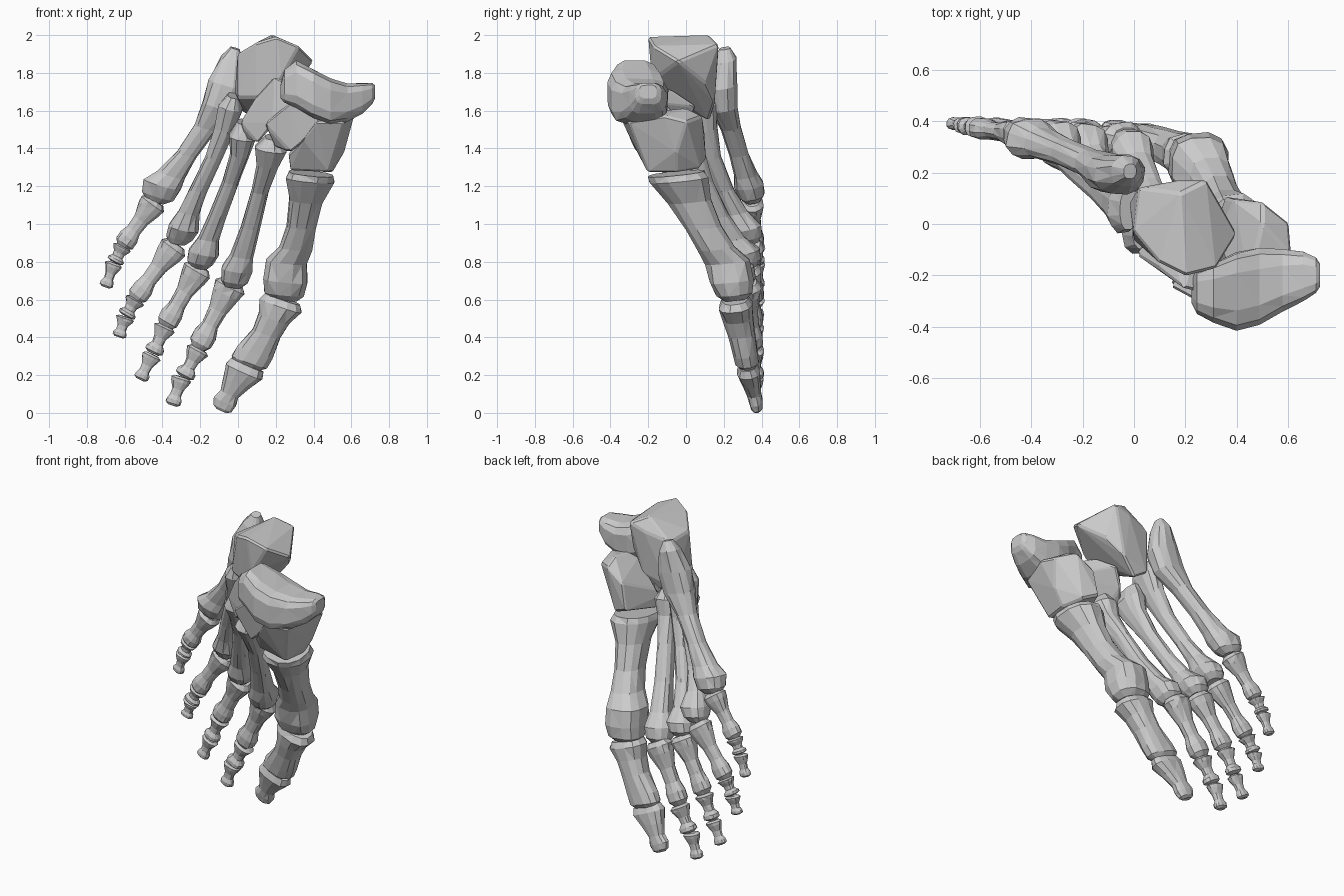
import bpy, bmesh, math, random
from mathutils import Vector as V

random.seed(4)
SIDES = 12


def finish(bm, name):
    bmesh.ops.recalc_face_normals(bm, faces=bm.faces)
    me = bpy.data.meshes.new(name)
    bm.to_mesh(me)
    bm.free()
    ob = bpy.data.objects.new(name, me)
    bpy.context.collection.objects.link(ob)
    return ob


# Loft of rounded rings: each station is x, y, z, half width, half depth
def loft(name, stations, axis=None, power=2.4, jitter=0.05):
    first, last = V(stations[0][:3]), V(stations[-1][:3])
    d = (V(axis) if axis else last - first).normalized()
    u = V((0, 1, 0)).cross(d).normalized()
    v = d.cross(u)
    bm = bmesh.new()
    rings = []
    for x, y, z, ru, rv in stations:
        ring = []
        for i in range(SIDES):
            a = 2 * math.pi * (i + .5) / SIDES
            c, s = math.cos(a), math.sin(a)
            c = math.copysign(abs(c) ** (2 / power), c)
            s = math.copysign(abs(s) ** (2 / power), s)
            k = 1.02 + random.uniform(-jitter, jitter)
            ring.append(bm.verts.new(V((x, y, z)) + (u * c * ru + v * s * rv) * k))
        rings.append(ring)
    for a, b in zip(rings, rings[1:]):
        for i in range(SIDES):
            j = (i + 1) % SIDES
            bm.faces.new((a[i], a[j], b[j], b[i]))
    bm.faces.new(rings[0])
    bm.faces.new(rings[-1])
    bmesh.ops.triangulate(bm, faces=bm.faces[:])
    return finish(bm, name)


# Toe bone: flared base, narrow waist, knuckle at the far end
def phalanx(name, p0, p1, wide, deep, tip=0.72):
    p0, p1 = V(p0), V(p1)
    profile = [(-.04, .7), (.04, 1), (.16, .9), (.42, .58), (.66, .54),
               (.82, tip), (.96, tip), (1.04, tip * .6)]
    loft(name, [(*p0.lerp(p1, t), wide * k, deep * k) for t, k in profile])


# Blocky ankle bone: softened hull of a few corner points
def block(name, pts, grow=1.07):
    mid = sum((V(p) for p in pts), V()) / len(pts)
    bm = bmesh.new()
    for p in pts:
        bm.verts.new(mid + (V(p) - mid) * grow)
    bmesh.ops.convex_hull(bm, input=bm.verts[:])
    loose = [q for q in bm.verts if not q.link_faces]
    bmesh.ops.delete(bm, geom=loose, context='VERTS')
    ob = finish(bm, name)
    m = ob.modifiers.new("soft_edges", 'BEVEL')
    m.width = 0.01
    m.segments = 1
    m.limit_method = 'ANGLE'
    m.angle_limit = math.radians(25)


# Long bones of the midfoot
loft("metatarsal_1", [
    (.385, -.05, 1.268, .118, .15), (.382, -.04, 1.235, .126, .155),
    (.36, .02, 1.12, .088, .112), (.335, .09, .98, .077, .095),
    (.302, .16, .87, .088, .1), (.258, .22, .8, .112, .118),
    (.25, .24, .7, .115, .118), (.243, .255, .63, .108, .095),
    (.235, .26, .6, .075, .06)], axis=(-.1, .1, -1))
loft("metatarsal_2", [
    (.18, -.11, 1.46, .035, .08), (.172, -.1, 1.4, .085, .115),
    (.155, -.06, 1.31, .056, .08), (.115, .03, 1.17, .045, .056),
    (.065, .13, .98, .05, .05), (.02, .22, .83, .06, .065),
    (-.005, .27, .76, .08, .09), (-.02, .295, .7, .07, .08),
    (-.03, .3, .67, .045, .05)], axis=(-.15, .2, -1))
loft("metatarsal_3", [
    (.03, -.02, 1.54, .035, .08), (.022, -.01, 1.46, .072, .105),
    (.01, .02, 1.37, .052, .08), (-.04, .09, 1.22, .043, .052),
    (-.11, .18, 1.04, .046, .048), (-.155, .25, .92, .055, .06),
    (-.18, .3, .85, .08, .09), (-.2, .32, .8, .07, .075),
    (-.21, .325, .77, .045, .045)], axis=(-.18, .2, -1))
loft("metatarsal_4", [
    (-.02, .06, 1.68, .035, .08), (-.038, .065, 1.62, .065, .1),
    (-.07, .09, 1.5, .054, .075), (-.13, .135, 1.35, .044, .05),
    (-.21, .205, 1.18, .046, .046), (-.26, .265, 1.06, .055, .06),
    (-.288, .31, .98, .08, .088), (-.31, .335, .93, .07, .07),
    (-.325, .34, .9, .045, .045)], axis=(-.22, .2, -1))
loft("metatarsal_5", [
    (-.015, .205, 1.93, .025, .03), (-.03, .205, 1.87, .062, .06),
    (-.055, .192, 1.74, .1, .078), (-.095, .2, 1.62, .095, .072),
    (-.17, .235, 1.51, .06, .054), (-.27, .28, 1.37, .056, .05),
    (-.355, .315, 1.26, .075, .06), (-.4, .33, 1.21, .1, .08),
    (-.425, .35, 1.15, .085, .065), (-.44, .355, 1.12, .05, .04)],
    axis=(-.3, .15, -1))

# Big toe
loft("big_toe_proximal", [
    (.235, .26, .605, .1, .07), (.225, .264, .57, .115, .092),
    (.19, .276, .5, .088, .08), (.15, .293, .42, .078, .07),
    (.09, .315, .32, .1, .066), (.06, .325, .27, .1, .062),
    (.045, .33, .248, .075, .04)], axis=(-.35, .12, -1))
loft("big_toe_distal", [
    (.05, .325, .255, .09, .045), (.03, .33, .22, .105, .062),
    (-.01, .345, .16, .073, .05), (-.045, .36, .1, .05, .038),
    (-.07, .37, .06, .064, .036), (-.082, .375, .025, .052, .03),
    (-.088, .375, .012, .03, .018)], axis=(-.45, .15, -1))

# Small toes: base, three joints and tip, plus width
toes = {
    2: [(-.035, .33, .68), (-.205, .36, .355), (-.21, .365, .335),
        (-.285, .372, .195), (-.3, .372, .185), (-.345, .378, .045), .085],
    3: [(-.21, .335, .765), (-.38, .365, .47), (-.385, .368, .455),
        (-.448, .372, .32), (-.455, .372, .305), (-.515, .378, .18), .08],
    4: [(-.335, .35, .885), (-.54, .37, .61), (-.543, .372, .6),
        (-.592, .375, .515), (-.597, .377, .505), (-.63, .38, .405), .076],
    5: [(-.445, .352, 1.115), (-.608, .375, .89), (-.611, .378, .88),
        (-.652, .382, .8), (-.657, .385, .79), (-.7, .392, .67), .073],
}
for n, (a, b, c, d, e, f, w) in toes.items():
    phalanx(f"toe_{n}_proximal", a, b, w, w * .78)
    phalanx(f"toe_{n}_middle", c, d, w * .72, w * .56, .85)
    phalanx(f"toe_{n}_distal", e, f, w * .64, w * .45, .75)

# Boat-shaped bone at the inner ankle, dished along its top
loft("navicular", [
    (.225, -.26, 1.7, .035, .05), (.245, -.265, 1.73, .085, .085),
    (.31, -.27, 1.74, .125, .115), (.4, -.265, 1.69, .127, .152),
    (.49, -.245, 1.65, .12, .148), (.58, -.22, 1.643, .1, .12),
    (.66, -.205, 1.665, .08, .095), (.71, -.2, 1.69, .055, .068),
    (.725, -.2, 1.7, .035, .045)], axis=(1, 0, 0), power=3.6, jitter=.025)

# Outer ankle block
block("cuboid", [
    (.1, -.15, 1.96), (.2, -.2, 1.99), (.32, -.17, 1.94), (.4, -.04, 1.86),
    (.18, .12, 2.0), (.28, .17, 1.95), (.18, .17, 1.92), (.02, .14, 1.88),
    (0, -.03, 1.9), (-.015, .08, 1.7), (0, -.06, 1.67), (.02, .14, 1.6),
    (.1, -.12, 1.67), (.22, -.18, 1.76), (.3, .1, 1.75), (.2, .15, 1.64),
    (.1, .12, 1.55)], grow=1.01)

# Three wedge bones, narrowing toward the sole
block("medial_cuneiform", [
    (.27, -.2, 1.37), (.28, -.16, 1.29), (.48, -.2, 1.28), (.5, -.05, 1.28),
    (.45, .07, 1.3), (.36, .1, 1.34), (.42, -.33, 1.54), (.35, -.29, 1.45),
    (.56, -.3, 1.54), (.61, -.12, 1.57), (.6, 0, 1.54), (.5, .08, 1.57),
    (.39, .09, 1.5), (.45, -.2, 1.59), (.5, 0, 1.61), (.56, -.05, 1.38)],
    grow=1.03)
block("intermediate_cuneiform", [
    (.15, -.24, 1.53), (.28, -.31, 1.635), (.43, -.32, 1.54),
    (.28, -.26, 1.39), (.2, -.2, 1.42), (.25, -.05, 1.5), (.32, -.05, 1.55),
    (.3, -.1, 1.62), (.25, -.07, 1.42), (.37, -.31, 1.6), (.33, -.28, 1.43)],
    grow=1.09)
block("lateral_cuneiform", [
    (.02, -.12, 1.54), (.1, -.17, 1.67), (.19, -.24, 1.77), (.27, -.26, 1.73),
    (.29, -.26, 1.65), (.18, -.23, 1.53), (.11, -.17, 1.44),
    (.05, -.08, 1.46), (.12, .01, 1.52), (.18, .04, 1.62),
    (.23, -.08, 1.7), (.13, 0, 1.65)], grow=1.08)
